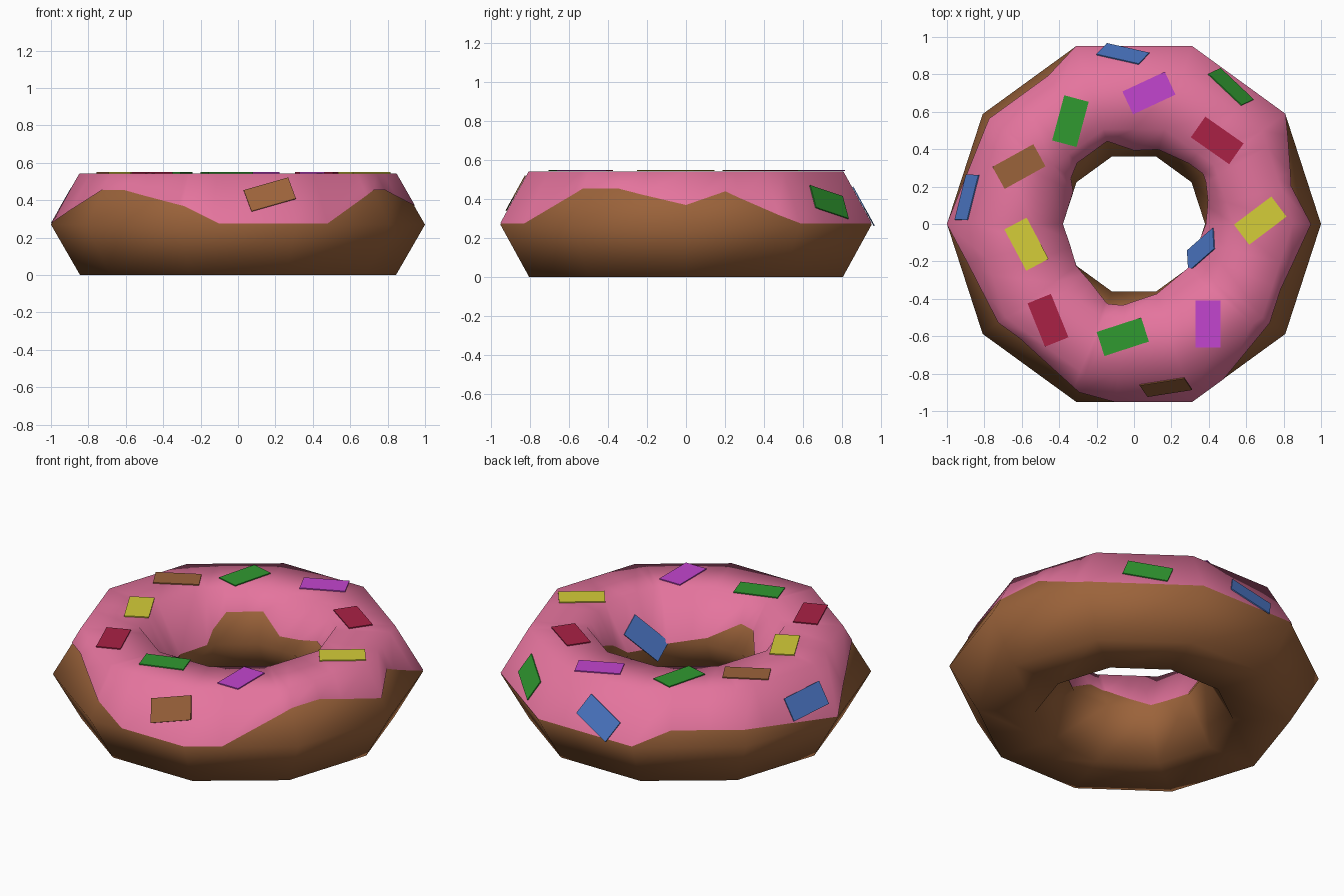
import bpy, bmesh, math
from mathutils import Vector

if "Cube" in bpy.data.objects:
    bpy.data.objects.remove(bpy.data.objects["Cube"])

SIDES, R, r, ZC = 10, 0.69, 0.31, 0.269
DZ = r * math.sin(math.pi / 3)      # height of a slope
COS = math.cos(math.pi / SIDES)


def material(name, rgb):
    m = bpy.data.materials.new(name)
    m.diffuse_color = (*rgb, 1)
    m.use_nodes = True
    m.node_tree.nodes["Principled BSDF"].inputs["Base Color"].default_value = m.diffuse_color
    return m


PINK = material("pink icing", (0.78, 0.175, 0.34))
BROWN = material("brown dough", (0.33, 0.125, 0.043))
PURPLE = material("purple", (0.54, 0.06, 0.62))
RED = material("dark red", (0.40, 0.015, 0.06))
YELLOW = material("yellow", (0.66, 0.61, 0.04))
GREEN = material("green", (0.03, 0.32, 0.03))
BLUE = material("blue", (0.07, 0.18, 0.55))


def make_object(name, bm, mat, smooth):
    me = bpy.data.meshes.new(name)
    for f in bm.faces:
        f.smooth = smooth
    bm.to_mesh(me)
    bm.free()
    me.materials.append(mat)
    ob = bpy.data.objects.new(name, me)
    bpy.context.collection.objects.link(ob)
    return ob


def ring_point(az, rho, z):
    """Point on a ten-sided ring whose corner radius is rho."""
    a = math.radians(az)
    k = COS / math.cos(math.radians(az % 36 - 18))
    return (rho * k * math.cos(a), rho * k * math.sin(a), z)


# Dough: ten-sided ring with a six-sided section
bm = bmesh.new()
rings = []
for i in range(SIDES):
    rings.append([bm.verts.new(ring_point(i * 36, R + r * math.cos(t), ZC + r * math.sin(t)))
                  for t in (j * math.pi / 3 for j in range(6))])
for i in range(SIDES):
    p, q = rings[i], rings[(i + 1) % SIDES]
    for j in range(6):
        k = (j + 1) % 6
        bm.faces.new((p[j], q[j], q[k], p[k]))
make_object("dough_ring", bm, BROWN, True)

# Icing: sheet over the upper half, with wavy outer and inner edges (azimuth, z)
OUTER = [(0, .37), (13.5, .44), (36, .275), (108, .275), (120, .35), (144, .35),
         (180, .275), (193, .35), (216, .455), (225, .455), (252, .37), (264, .275),
         (300, .275), (324, .455), (336, .455), (360, .37)]
INNER = [(0, .285), (18, .375), (30, .41), (48, .41), (72, .345), (90, .335), (108, .425),
         (133, .425), (152, .28), (200, .275), (216, .28), (234, .33), (250, .395),
         (262, .41), (288, .30), (320, .275), (345, .275), (360, .285)]


def height(keys, az):
    for (a, za), (b, zb) in zip(keys, keys[1:]):
        if a <= az <= b:
            return za + (zb - za) * (az - a) / (b - a)


azimuths = sorted({a for a, _ in OUTER + INNER} | {i * 36 for i in range(SIDES)})[:-1]
GAP = 0.005
bm = bmesh.new()
cols = []
for az in azimuths:
    zo, zi = height(OUTER, az), height(INNER, az)
    half = r / 2
    section = [(R + r - half * (zo - ZC) / DZ + GAP, zo),
               (R + half + GAP * 0.6, ZC + DZ + GAP),
               (R - half - GAP * 0.6, ZC + DZ + GAP),
               (R - r + half * (zi - ZC) / DZ - GAP, zi)]
    cols.append([bm.verts.new(ring_point(az, rho, z)) for rho, z in section])
for i, p in enumerate(cols):
    q = cols[(i + 1) % len(cols)]
    for j in range(3):
        bm.faces.new((p[j], q[j], q[j + 1], p[j + 1]))
make_object("icing", bm, PINK, True)


# Sprinkles: thin flat plates lying on one facet
def sprinkle(name, mat, centre, normal, tangent, turn):
    up = normal.cross(tangent)
    t = math.radians(turn)
    u = tangent * math.cos(t) + up * math.sin(t)
    v = normal.cross(u)
    bm = bmesh.new()
    bmesh.ops.create_cube(bm, size=1)
    for w in bm.verts:
        x, y, z = w.co
        w.co = centre + u * x * 0.25 + v * y * 0.135 + normal * (0.009 + z * 0.006)
    make_object(name, bm, mat, False)


# on the flat top: x, y, turn
TOP = [(PURPLE, .08, .70, 25), (RED, .445, .447, -35), (YELLOW, .675, .018, 37),
       (PURPLE, .395, -.535, 90), (GREEN, -.06, -.603, 18), (RED, -.46, -.515, -68),
       (YELLOW, -.575, -.108, -62), (BROWN, -.615, .307, 29), (GREEN, -.34, .55, 75)]
for i, (mat, x, y, turn) in enumerate(TOP):
    sprinkle(f"top_sprinkle_{i + 1}", mat, Vector((x, y, ZC + DZ)),
             Vector((0, 0, 1)), Vector((1, 0, 0)), turn)

# on the slopes: facet azimuth, x, y, turn, +1 outer wall or -1 inner wall
SLOPE = [(BLUE, 90, -.06, .902, -25, 1), (GREEN, 54, .513, .727, -15, 1),
         (BLUE, 162, -.886, .14, 8, 1), (BROWN, 270, .17, -.865, 18, 1),
         (BLUE, 342, .365, -.14, -51, -1)]
for i, (mat, az, x, y, turn, side) in enumerate(SLOPE):
    a = math.radians(az)
    radial = Vector((math.cos(a), math.sin(a), 0))
    run = r / 2 * COS
    d = x * radial.x + y * radial.y
    z = ZC + DZ * ((R + side * r) * COS - d) * side / run
    normal = (radial * side * DZ + Vector((0, 0, run))).normalized()
    tangent = Vector((-radial.y, radial.x, 0)) * side
    sprinkle(f"side_sprinkle_{i + 1}", mat, Vector((x, y, z)), normal, tangent, turn)
